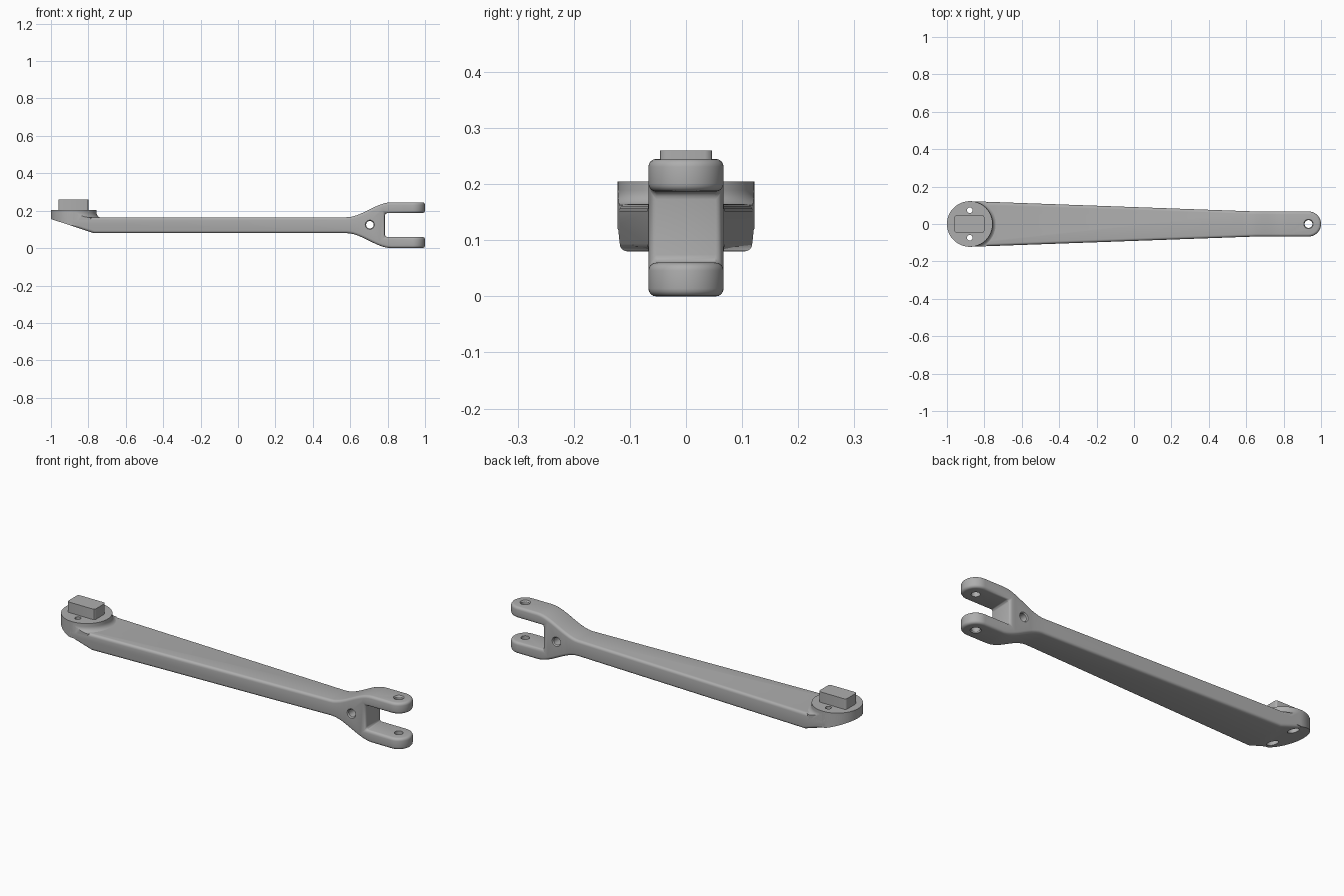
import bpy, bmesh, math
from mathutils import Matrix, Vector

if "Cube" in bpy.data.objects:
    bpy.data.objects.remove(bpy.data.objects["Cube"], do_unlink=True)

grey = bpy.data.materials.new("light_grey")
grey.use_nodes = True
GREY = (0.42, 0.42, 0.42, 1)
grey.diffuse_color = GREY
grey.node_tree.nodes["Principled BSDF"].inputs["Base Color"].default_value = GREY

BOSS_X, BOSS_R = -0.878, 0.122
PRONG_X, PRONG_R = 0.933, 0.067


def finish(name, bm):
    bmesh.ops.recalc_face_normals(bm, faces=bm.faces)
    mesh = bpy.data.meshes.new(name)
    bm.to_mesh(mesh)
    bm.free()
    mesh.materials.append(grey)
    ob = bpy.data.objects.new(name, mesh)
    bpy.context.collection.objects.link(ob)
    return ob


def prism(name, points, low, high, side=False):
    """Extrude an outline along z, or along y when it is a side profile."""
    bm = bmesh.new()
    place = (lambda a, b, d: (a, d, b)) if side else (lambda a, b, d: (a, b, d))
    face = bm.faces.new([bm.verts.new(place(a, b, low)) for a, b in points])
    new = bmesh.ops.extrude_face_region(bm, geom=[face])["geom"]
    verts = [v for v in new if isinstance(v, bmesh.types.BMVert)]
    bmesh.ops.translate(bm, verts=verts, vec=place(0, 0, high - low))
    return finish(name, bm)


def lathe(name, profile, x, y=0, z=0, tilt=0, steps=64):
    """Revolve (radius, height) points into a closed solid."""
    bm = bmesh.new()
    rings = [[bm.verts.new((r * math.cos(k * math.tau / steps),
                            r * math.sin(k * math.tau / steps), h))
              for k in range(steps)] for r, h in profile]
    for a, b in zip(rings, rings[1:]):
        for k in range(steps):
            n = (k + 1) % steps
            bm.faces.new((a[k], a[n], b[n], b[k]))
    bm.faces.new(rings[0])
    bm.faces.new(rings[-1])
    bm.transform(Matrix.Translation((x, y, z)) @ Matrix.Rotation(tilt, 4, 'X'))
    return finish(name, bm)


def boolean(ob, cutter, operation):
    cutter.hide_render = True
    cutter.hide_set(True)
    mod = ob.modifiers.new(cutter.name, 'BOOLEAN')
    mod.operation, mod.object, mod.solver = operation, cutter, 'EXACT'


def bake(ob):
    bpy.context.view_layer.update()
    graph = bpy.context.evaluated_depsgraph_get()
    mesh = bpy.data.meshes.new_from_object(ob.evaluated_get(graph))
    ob.modifiers.clear()
    ob.data = mesh


def arc(cx, r, start, end, steps):
    angles = [math.radians(start + (end - start) * k / steps) for k in range(steps + 1)]
    return [(cx + r * math.cos(a), r * math.sin(a)) for a in angles]


# Plan outline: round head, tapering shank, round fork end
plan = (arc(BOSS_X, BOSS_R, 88, 272, 40) + [(0.65, -PRONG_R)]
        + arc(PRONG_X, PRONG_R, -90, 90, 28) + [(0.65, PRONG_R)])
outline = prism("plan_outline", plan, -0.5, 0.5)

# Side profile: sloped head, straight shank, fork swelling in an S curve
MID, SHANK, FORK = 0.1225, 0.0425, 0.1225
swell = []
for k in range(15):
    t = k / 14
    swell.append((0.58 + 0.24 * t, SHANK + (FORK - SHANK) * t * t * (3 - 2 * t)))
side = ([(-1.05, 0.139 + 0.033), (-0.77, 0.08)]
        + [(x, MID - h) for x, h in swell]
        + [(1.1, 0), (1.1, 0.06), (0.785, 0.06), (0.785, 0.187), (1.1, 0.187), (1.1, 0.245)]
        + [(x, MID + h) for x, h in reversed(swell)]
        + [(-0.95, 0.165), (-1.05, 0.1725)])
arm = prism("arm", side, -0.3, 0.3, side=True)
boolean(arm, outline, 'INTERSECT')
bake(arm)

# Round the sharp edges of the shank and fork, leaving the head crisp
bm = bmesh.new()
bm.from_mesh(arm.data)
bmesh.ops.remove_doubles(bm, verts=bm.verts, dist=0.0003)
sharp = [e for e in bm.edges if len(e.link_faces) == 2
         and e.calc_face_angle(0) > math.radians(35)
         and min(v.co.x for v in e.verts) > BOSS_X - 0.01]
bmesh.ops.bevel(bm, geom=sharp, offset=0.014, segments=4, profile=0.5,
                affect='EDGES', clamp_overlap=False)
bm.to_mesh(arm.data)
bm.free()

# Round boss with a flared foot, trimmed to the outline and the sloped underside
flare = [(BOSS_R + 0.026 * (1 - math.sin(a)), 0.163 + 0.026 * (1 - math.cos(a)))
         for a in [math.radians(15 * k) for k in range(7)]]
boss = lathe("boss", [(0.148, 0.12)] + flare + [(BOSS_R, 0.205)], BOSS_X, steps=96)
boolean(boss, outline, 'INTERSECT')
boolean(boss, prism("slope_trim", [(-1.2, 0.222), (-0.6, 0.026), (-0.6, -0.2), (-1.2, -0.2)],
                    -0.3, 0.3, side=True), 'DIFFERENCE')

# Screw holes through the head, wider underneath
for label, s in (("left", 1), ("right", -1)):
    hole = lathe(f"{label}_screw_hole",
                 [(0.027, 0), (0.027, 0.168), (0.015, 0.168), (0.015, 0.3)],
                 BOSS_X, s * 0.073, steps=32)
    boolean(arm, hole, 'DIFFERENCE')
    boolean(boss, hole, 'DIFFERENCE')

# Chamfered pin hole through both prongs and cross hole through the fork root
pin = [(0.032, -0.132), (0.021, -0.116), (0.021, 0.116), (0.032, 0.132)]
boolean(arm, lathe("pin_hole", pin, PRONG_X, 0, MID, steps=32), 'DIFFERENCE')
cross = [(0.031, -0.075), (0.02, -0.061), (0.02, 0.061), (0.031, 0.075)]
boolean(arm, lathe("cross_hole", cross, 0.705, 0, 0.125, math.pi / 2, 32), 'DIFFERENCE')

# Locating key on the boss
key = prism("locating_key", [(-0.96, -0.046), (-0.8, -0.046), (-0.8, 0.046), (-0.96, 0.046)],
            0.2, 0.26)
bm = bmesh.new()
bm.from_mesh(key.data)
upright = [e for e in bm.edges if abs((e.verts[0].co - e.verts[1].co).z) > 0.01]
bmesh.ops.bevel(bm, geom=upright, offset=0.012, segments=3, profile=0.5, affect='EDGES')
bm.to_mesh(key.data)
bm.free()

# Bake the cuts, drop the cutters and smooth
bake(arm)
bake(boss)
for ob in list(bpy.context.collection.objects):
    if ob.type == 'MESH' and ob.hide_render:
        bpy.data.objects.remove(ob, do_unlink=True)
for ob in (arm, boss, key):
    bpy.ops.object.select_all(action='DESELECT')
    ob.select_set(True)
    bpy.context.view_layer.objects.active = ob
    bpy.ops.object.shade_smooth_by_angle(angle=math.radians(30))
